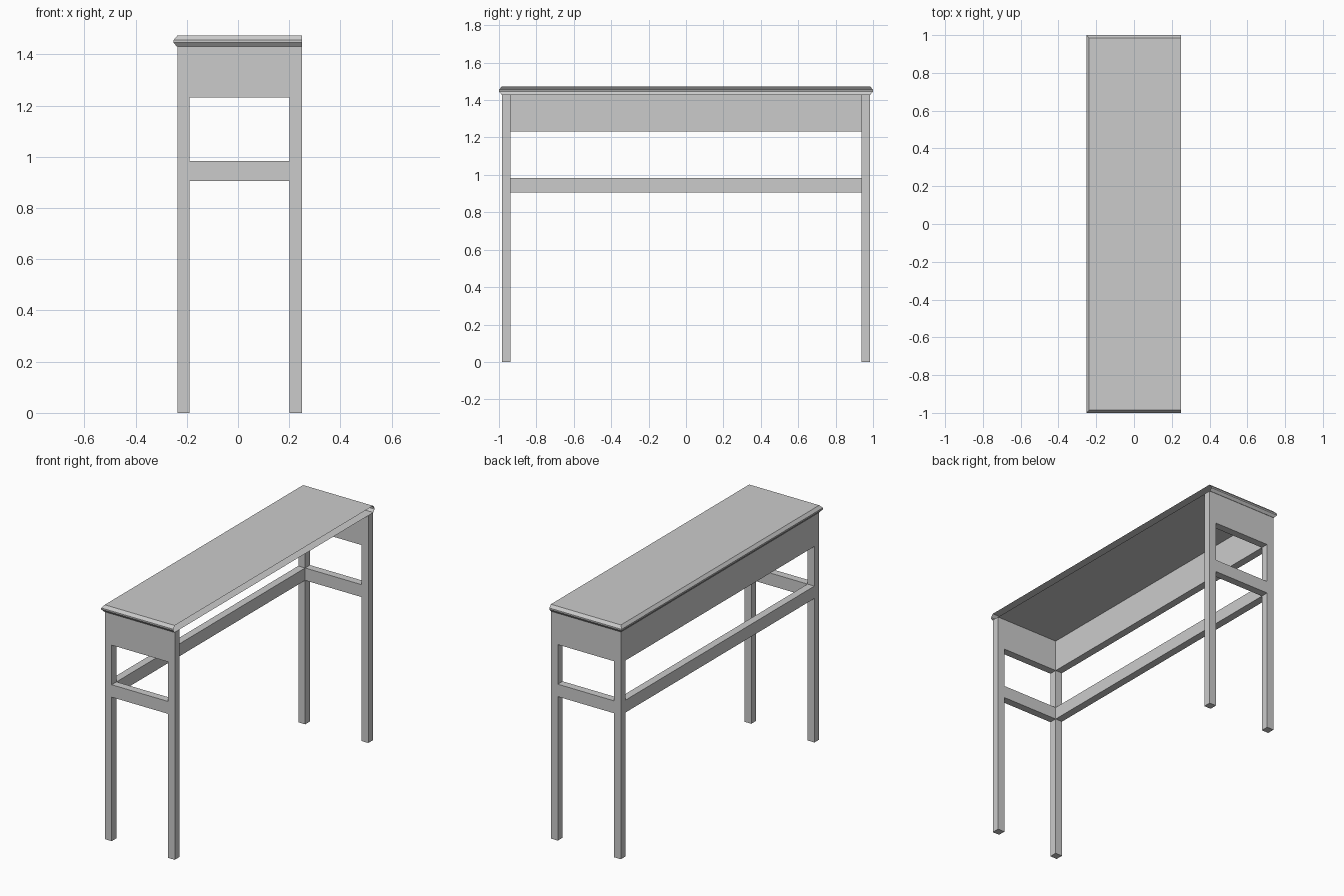
import bpy, bmesh

if "Cube" in bpy.data.objects:
    bpy.data.objects.remove(bpy.data.objects["Cube"])

# Overall frame dimensions
X0, X1 = -0.237, 0.25      # outer frame faces in x
Y1 = 0.985                 # outer frame face in y
T = 0.048                  # leg and rail thickness
TOP, UNDER = 1.473, 1.43   # table top and its underside


def finish(name, bm):
    mesh = bpy.data.meshes.new(name)
    bm.to_mesh(mesh)
    bm.free()
    obj = bpy.data.objects.new(name, mesh)
    bpy.context.collection.objects.link(obj)
    return obj


def box(name, x, y, z):
    bm = bmesh.new()
    bmesh.ops.create_cube(bm, size=1)
    for v in bm.verts:
        for i, (lo, hi) in enumerate((x, y, z)):
            v.co[i] = hi if v.co[i] > 0 else lo
    return finish(name, bm)


def mirror_y(obj):
    mod = obj.modifiers.new("mirror", "MIRROR")
    mod.use_axis = (False, True, False)
    mod.use_clip = False


# Legs and end rails, mirrored to the other end
inner_y = (-Y1, -Y1 + T)
mirror_y(box("left_legs", (X0, X0 + T), inner_y, (0, UNDER)))
mirror_y(box("right_legs", (X1 - T, X1), inner_y, (0, UNDER)))

# Aprons and stretchers: both ends plus the long left side (right side is open)
for part, z in (("apron", (1.232, UNDER)), ("stretcher", (0.905, 0.983))):
    mirror_y(box("end_" + part, (X0 + T, X1 - T), inner_y, z))
    box("long_" + part, (X0, X0 + T), (-Y1 + T, Y1 - T), z)

# Hollow table top: moulded edge on three sides, open along +x
profile = [(0.013, UNDER), (0.0, 1.446), (0.0, 1.455), (0.015, TOP)]
bm = bmesh.new()
rings = []
for inset, z in profile:
    x, y = -0.252 + inset, 1 - inset
    corners = [(X1, y), (x, y), (x, -y), (X1, -y)]
    rings.append([bm.verts.new((cx, cy, z)) for cx, cy in corners])
for low, high in zip(rings, rings[1:]):
    for i in range(3):
        bm.faces.new((low[i], low[i + 1], high[i + 1], high[i]))
bm.faces.new(rings[-1])
bm.faces.new(rings[0][::-1])
finish("table_top", bm)
